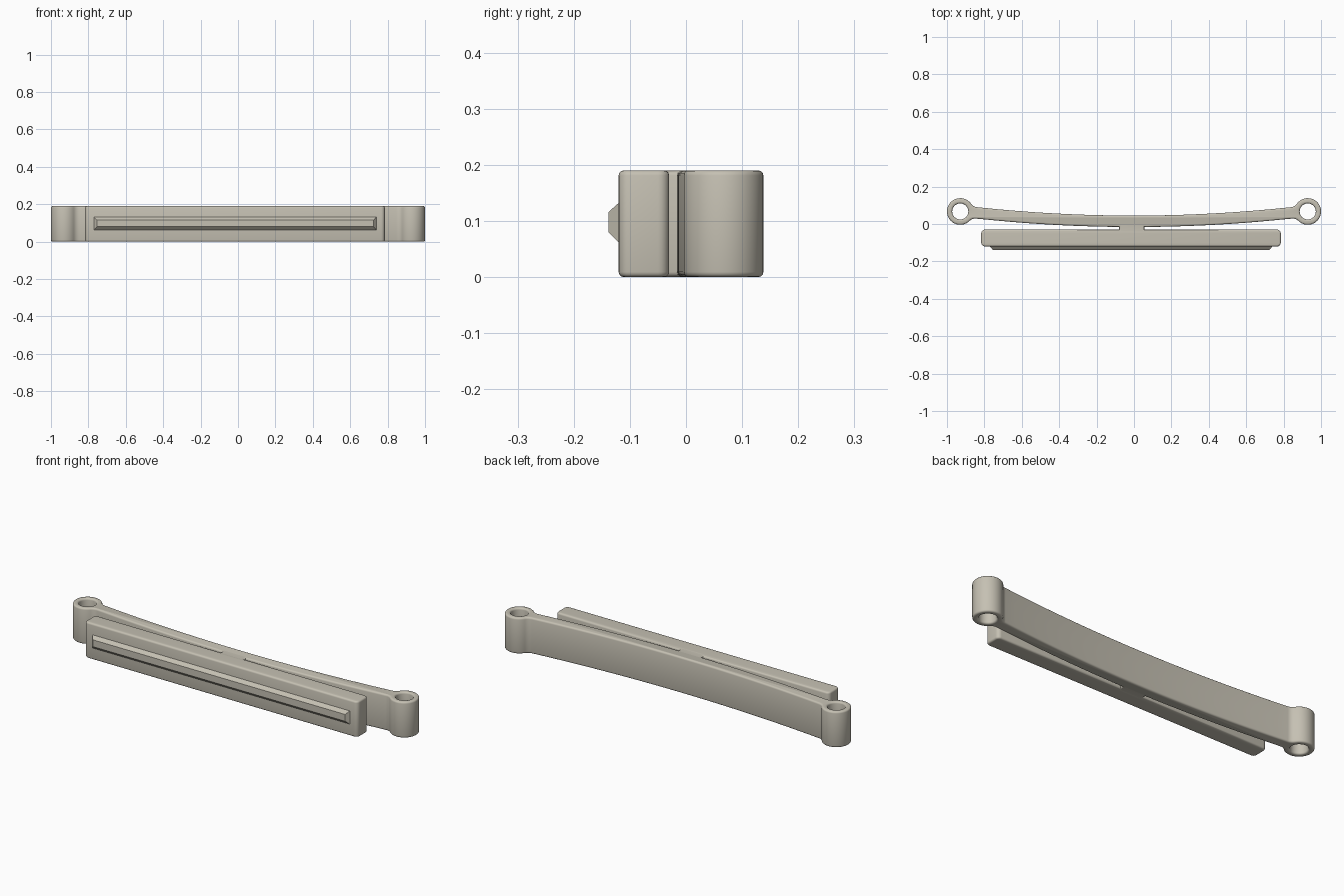
import bpy, bmesh, math

if "Cube" in bpy.data.objects:
    bpy.data.objects.remove(bpy.data.objects["Cube"])

H = 0.19                      # overall height
BEV = 0.009                   # edge rounding
RX, RY, R, HOLE = 0.929, 0.067, 0.071, 0.043   # end eyelets
BX0, BX1, BY0, BY1 = -0.817, 0.785, -0.12, -0.03   # straight bar
FR = 0.04                     # fillet between arm and eyelet

mat = bpy.data.materials.new("warm_grey")
mat.diffuse_color = (0.56, 0.53, 0.45, 1)
mat.use_nodes = True
mat.node_tree.nodes["Principled BSDF"].inputs["Base Color"].default_value = mat.diffuse_color


def arc(cx, cy, r, a0, a1, n):
    return [(cx + r * math.cos(a0 + (a1 - a0) * i / n),
             cy + r * math.sin(a0 + (a1 - a0) * i / n)) for i in range(n + 1)]


def arm_y(x, base):
    return base + 0.045 * (x / 0.84) ** 2


def fillet(base, side):
    """Arc from the arm edge to the eyelet, and the angle where it meets the eyelet."""
    cy = arm_y(0.84, base) + side * FR
    dy = cy - RY
    dx = math.sqrt((R + FR) ** 2 - dy ** 2)
    cx = RX - dx
    a0 = -side * math.pi / 2 + 0.1
    a1 = math.atan2(-dy, dx)
    return arc(cx, cy, FR, a0, a1, 8), math.atan2(dy, -dx) % (2 * math.pi), cx


# Right half of the bowed arm: lower edge, eyelet, upper edge
def half_arm(x_start):
    low, a_low, x_low = fillet(-0.016, -1)
    up, a_up, x_up = fillet(0.045, 1)
    n = 16
    pts = []
    for i in range(n):
        x = x_start + (x_low - x_start) * i / n
        pts.append((x, arm_y(x, -0.016)))
    pts += low
    pts += arc(RX, RY, R, a_low - 2 * math.pi, a_up, 40)[1:-1]
    pts += up[::-1]
    for i in range(n - 1, -1, -1):
        x = x_up * i / n
        pts.append((x, arm_y(x, 0.045)))
    return pts


# Full plan outline: bar, bridge and arm in one loop
c, q = 0.02, math.pi / 2
outline = arc(BX0 + c, BY0 + c, c, 2 * q, 3 * q, 5)
outline += arc(BX1 - c, BY0 + c, c, 3 * q, 4 * q, 5)
outline += arc(BX1 - c, BY1 - c, c, 0, q, 5)
outline += [(0.055, BY1)]
outline += half_arm(0.055)
outline += [(-x, y) for x, y in half_arm(0.08)[::-1]][1:]
outline += [(-0.08, BY1)]
outline += arc(BX0 + c, BY1 - c, c, q, 2 * q, 5)

# Extruded body with rounded rims
cu = bpy.data.curves.new("body_profile", 'CURVE')
cu.dimensions = '2D'
cu.fill_mode = 'BOTH'
cu.extrude = H / 2 - BEV
cu.bevel_depth = BEV
cu.bevel_resolution = 2
cu.offset = -BEV
holes = [arc(s * RX, RY, HOLE, 0, 2 * math.pi, 32)[:-1] for s in (-1, 1)]
for loop in [outline] + holes:
    sp = cu.splines.new('POLY')
    sp.points.add(len(loop) - 1)
    for p, (x, y) in zip(sp.points, loop):
        p.co = (x, y, 0, 1)
    sp.use_cyclic_u = True
body = bpy.data.objects.new("bowed_arm_and_bar", cu)
bpy.context.collection.objects.link(body)
body.location.z = H / 2
bpy.context.view_layer.objects.active = body
body.select_set(True)
bpy.ops.object.convert(target='MESH')
body = bpy.context.object
bm = bmesh.new()
bm.from_mesh(body.data)
bmesh.ops.remove_doubles(bm, verts=bm.verts, dist=0.0002)
bmesh.ops.recalc_face_normals(bm, faces=bm.faces)
bm.to_mesh(body.data)
bm.free()
body.data.materials.clear()
body.data.materials.append(mat)
bpy.ops.object.shade_smooth_by_angle(angle=math.radians(35))

# Tapered rib along the front of the bar
bm = bmesh.new()
rings = []
for y, x0, x1, z0, z1 in ((BY0 + 0.004, -0.77, 0.74, 0.062, 0.132),
                          (BY0, -0.77, 0.74, 0.062, 0.132),
                          (-0.138, -0.755, 0.725, 0.08, 0.116)):
    rings.append([bm.verts.new(v) for v in
                  ((x0, y, z0), (x1, y, z0), (x1, y, z1), (x0, y, z1))])
for a, b in zip(rings, rings[1:]):
    for i in range(4):
        j = (i + 1) % 4
        bm.faces.new((a[i], a[j], b[j], b[i]))
bm.faces.new(rings[0])
bm.faces.new(rings[-1])
bmesh.ops.recalc_face_normals(bm, faces=bm.faces)
me = bpy.data.meshes.new("front_rib")
bm.to_mesh(me)
bm.free()
me.materials.append(mat)
bpy.context.collection.objects.link(bpy.data.objects.new("front_rib", me))
